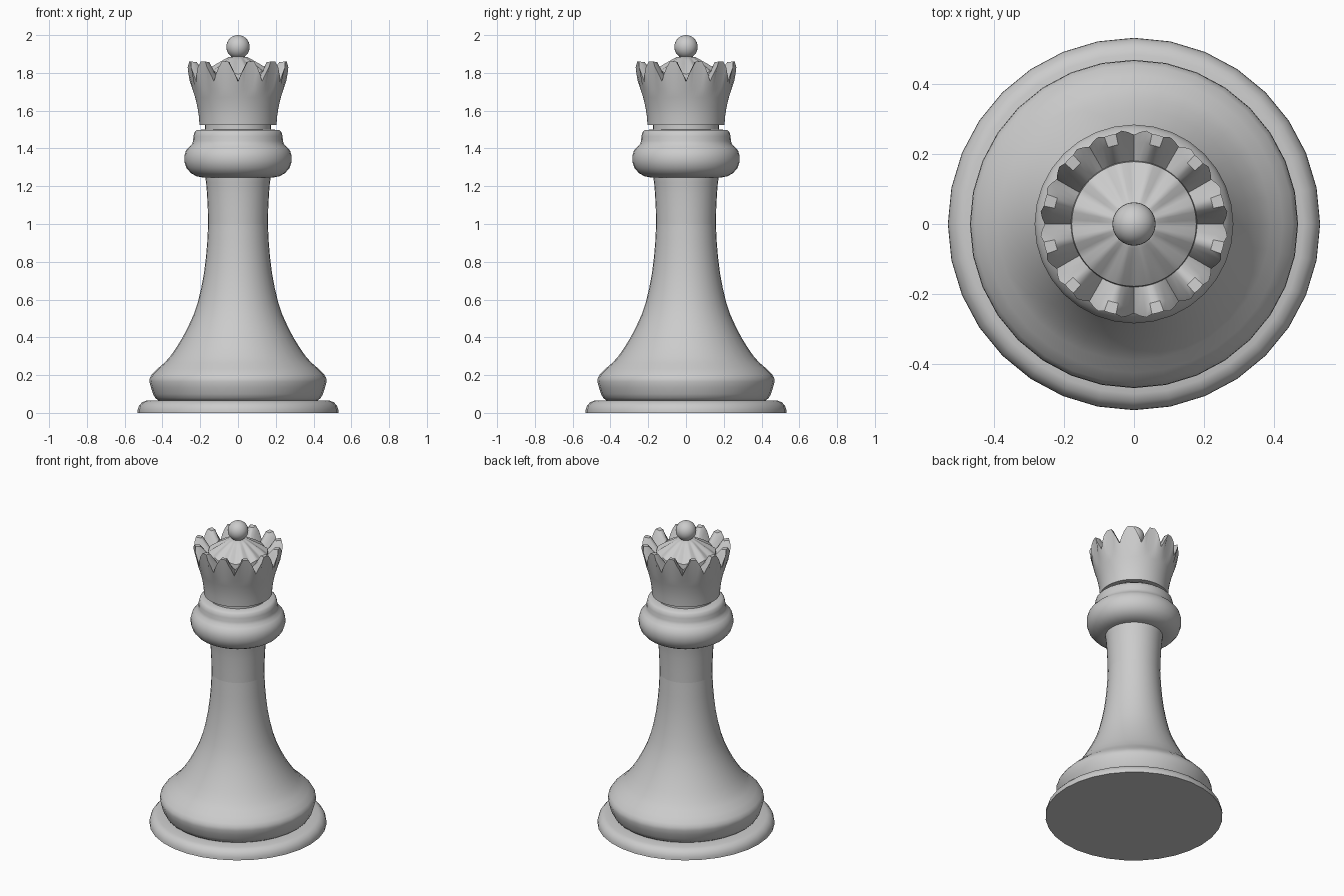
import bpy, bmesh, math

if "Cube" in bpy.data.objects:
    bpy.data.objects.remove(bpy.data.objects["Cube"])

N = 32          # sides of the turned parts
TEETH = 12      # crown points
STEP = 8        # crown columns per point


def finish(name, bm, angle=40):
    bmesh.ops.remove_doubles(bm, verts=bm.verts, dist=1e-5)
    bmesh.ops.recalc_face_normals(bm, faces=bm.faces)
    me = bpy.data.meshes.new(name)
    bm.to_mesh(me)
    bm.free()
    ob = bpy.data.objects.new(name, me)
    bpy.context.collection.objects.link(ob)
    bpy.ops.object.select_all(action='DESELECT')
    ob.select_set(True)
    bpy.context.view_layer.objects.active = ob
    bpy.ops.object.shade_smooth_by_angle(angle=math.radians(angle))
    return ob


def skin(name, columns, angle=40):
    """Join vertical columns of (x, y, z) points into a closed ring surface."""
    bm = bmesh.new()
    cols = [[bm.verts.new(p) for p in c] for c in columns]
    for a, b in zip(cols, cols[1:] + cols[:1]):
        for i in range(len(a) - 1):
            bm.faces.new((a[i], b[i], b[i + 1], a[i + 1]))
    return finish(name, bm, angle)


def ring(profile, a):
    return [(r * math.cos(a), r * math.sin(a), z) for r, z in profile]


def lathe(name, profile, angle=40):
    return skin(name, [ring(profile, math.tau * i / N) for i in range(N)], angle)


# Base plate with rounded upper edge
lathe("base_plate", [(0, 0), (.532, 0), (.531, .018), (.524, .038), (.508, .056),
                     (.485, .065), (.42, .065), (0, .065)])

# Bulging foot and flared stem
lathe("stem", [(0, .065), (.42, .065), (.437, .078), (.45, .1), (.461, .135), (.469, .165),
               (.467, .185), (.455, .205), (.425, .235), (.39, .265), (.36, .297),
               (.327, .345), (.293, .4), (.262, .46), (.235, .52), (.213, .585),
               (.195, .66), (.18, .74), (.17, .82), (.163, .9), (.158, 1.0)], 50)

# Neck below the collar
lathe("neck", [(.158, 1.0), (.16, 1.08), (.164, 1.16), (.169, 1.22), (.174, 1.25), (.174, 1.3)])

# Rounded double collar
lathe("collar", [(.165, 1.245), (.19, 1.247), (.22, 1.253), (.25, 1.27), (.273, 1.297),
                 (.284, 1.33), (.284, 1.36), (.276, 1.388), (.26, 1.407), (.244, 1.422),
                 (.238, 1.44), (.236, 1.465), (.23, 1.487), (.217, 1.498), (.175, 1.5),
                 (.175, 1.53), (0, 1.53)])

# Notched crown with fluted dome inside
columns = []
for i in range(TEETH * STEP):
    k = i % STEP
    t = min(k, STEP - k) / (STEP / 2)           # 0 in a notch, 1 on a point
    h = min(1, t / .75) ** .85
    rim = 1.755 + .105 * h
    rim_r = .255 + .014 * min(1, h * 1.5) - .006 * max(0, h - .7) / .3
    flute = .014 * (t - .5)
    columns.append(ring([
        (0, 1.525), (.204, 1.525), (.207, 1.57), (.215, 1.62), (.227, 1.67), (.241, 1.715),
        (rim_r, rim), (rim_r - .032, rim - .003), (.18, 1.762 + .035 * t),
        (.178, 1.8 + flute), (.14, 1.828 + flute), (.1, 1.853 + flute * .7),
        (.07, 1.872 + flute * .3), (.045, 1.885), (0, 1.888)],
        math.tau * i / (TEETH * STEP)))
skin("crown", columns, 35)

# Ball on top
bm = bmesh.new()
bmesh.ops.create_uvsphere(bm, u_segments=24, v_segments=16, radius=.062)
bmesh.ops.translate(bm, verts=bm.verts, vec=(0, 0, 1.938))
finish("top_ball", bm)
